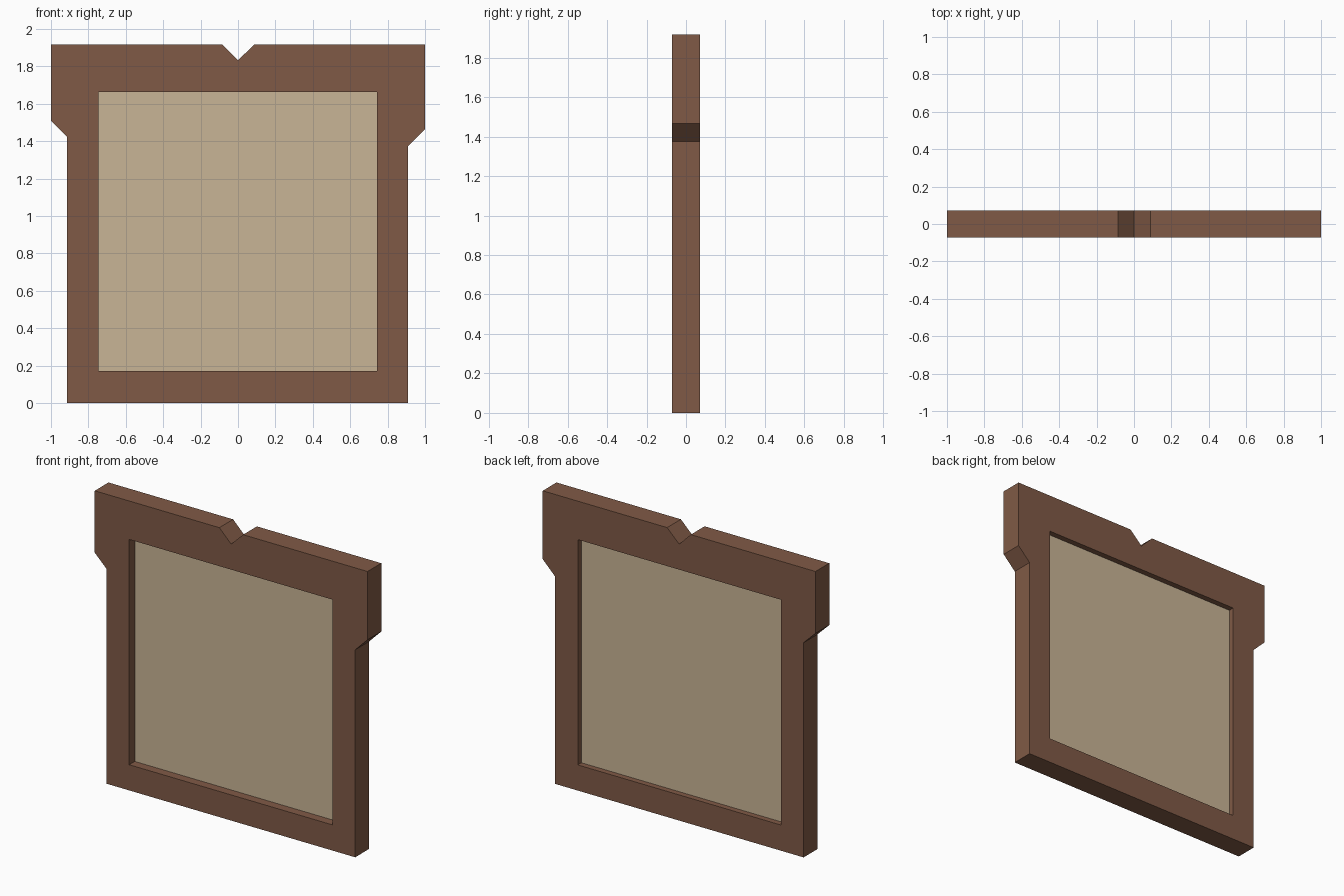
import bpy, bmesh

if "Cube" in bpy.data.objects:
    bpy.data.objects.remove(bpy.data.objects["Cube"])

HALF_DEPTH = 0.072
X0, X1, Z0, Z1 = -0.747, 0.743, 0.17, 1.663   # window opening


def material(name, srgb):
    m = bpy.data.materials.new(name)
    lin = [((c / 255 + 0.055) / 1.055) ** 2.4 for c in srgb]
    m.diffuse_color = (*lin, 1)
    m.use_nodes = True
    m.node_tree.nodes["Principled BSDF"].inputs["Base Color"].default_value = m.diffuse_color
    return m


def plate(name, loops, y_front, y_back, mat):
    """Fill outline loops (outer, then holes) in XZ and extrude along Y."""
    bm = bmesh.new()
    edges = []
    for pts in loops:
        vs = [bm.verts.new((x, y_front, z)) for x, z in pts]
        edges += [bm.edges.new((a, b)) for a, b in zip(vs, vs[1:] + vs[:1])]
    bmesh.ops.triangle_fill(bm, edges=edges, use_beauty=True)
    ext = bmesh.ops.extrude_face_region(bm, geom=bm.faces[:], use_keep_orig=True)
    moved = [g for g in ext["geom"] if isinstance(g, bmesh.types.BMVert)]
    bmesh.ops.translate(bm, verts=moved, vec=(0, y_back - y_front, 0))
    bmesh.ops.recalc_face_normals(bm, faces=bm.faces[:])
    me = bpy.data.meshes.new(name)
    bm.to_mesh(me)
    bm.free()
    me.materials.append(mat)
    ob = bpy.data.objects.new(name, me)
    bpy.context.collection.objects.link(ob)
    return ob


brown = material("brown wood", (128, 90, 70))
tan = material("tan panel", (201, 181, 150))

# Frame: wide shoulders at uneven heights, notch in the top edge
outline = [(-0.913, 0), (0.91, 0), (0.91, 1.375), (1, 1.465), (1, 1.918),
           (0.088, 1.918), (0, 1.832), (-0.086, 1.918), (-1, 1.918),
           (-1, 1.508), (-0.913, 1.423)]
opening = [(X0, Z0), (X1, Z0), (X1, Z1), (X0, Z1)]
plate("frame", [outline, opening], -HALF_DEPTH, HALF_DEPTH, brown)

# Panel set back from both faces of the frame
plate("panel", [opening], -0.014, 0.034, tan)
